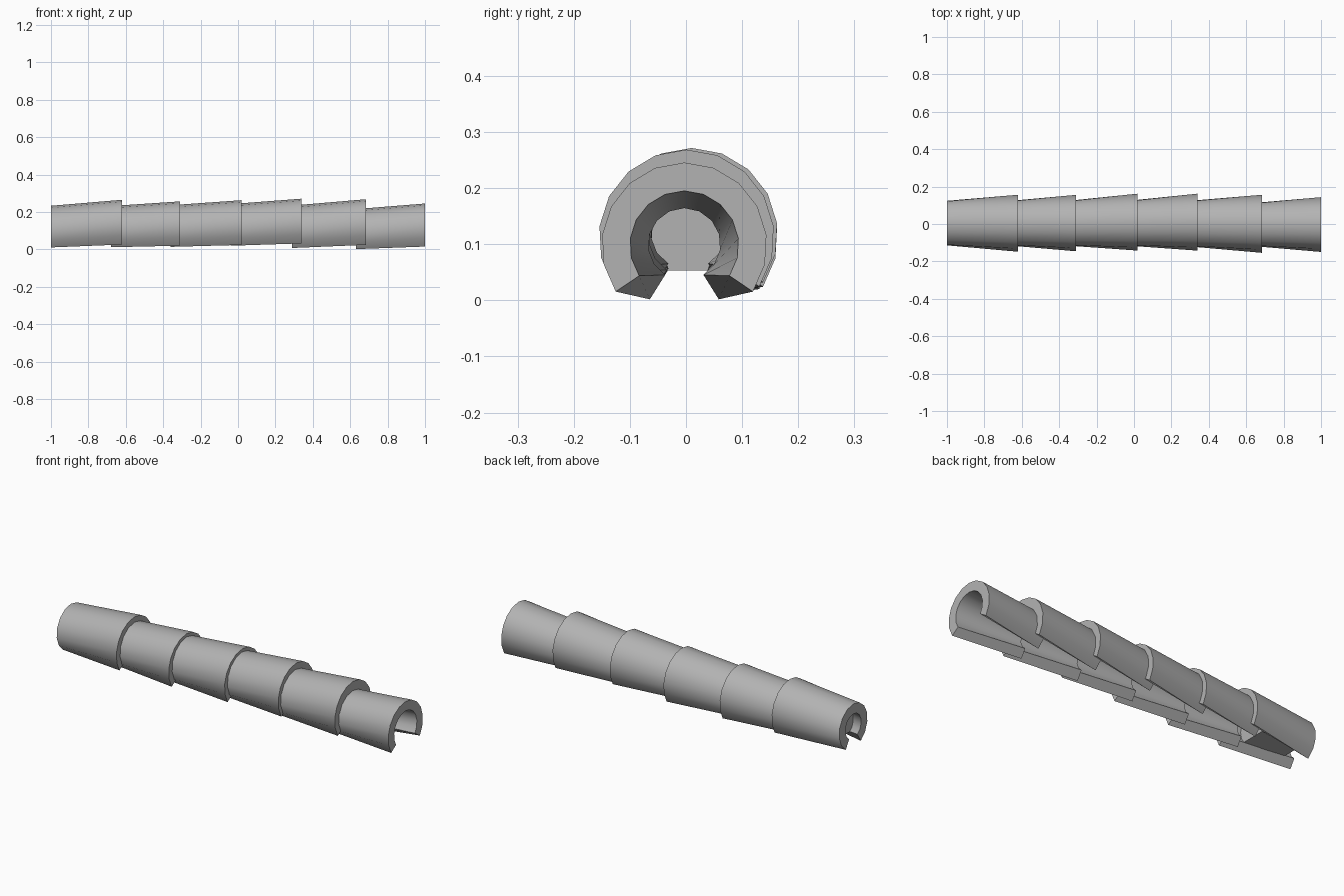
import bpy, bmesh, math

cube = bpy.data.objects.get("Cube")
if cube:
    bpy.data.objects.remove(cube, do_unlink=True)

grey = bpy.data.materials.new("clay_grey")
grey.use_nodes = True
COLOUR = (0.45, 0.45, 0.45, 1)
grey.diffuse_color = COLOUR
grey.node_tree.nodes["Principled BSDF"].inputs["Base Color"].default_value = COLOUR


def finish(name, bm):
    bmesh.ops.recalc_face_normals(bm, faces=bm.faces)
    mesh = bpy.data.meshes.new(name)
    bm.to_mesh(mesh)
    bm.free()
    obj = bpy.data.objects.new(name, mesh)
    bpy.context.collection.objects.link(obj)
    mesh.materials.append(grey)
    bpy.ops.object.select_all(action='DESELECT')
    bpy.context.view_layer.objects.active = obj
    obj.select_set(True)
    bpy.ops.object.shade_smooth_by_angle(angle=math.radians(35))
    return obj


def arc(bm, x, y, z, radius, half_angle, steps=12):
    """Arc around the x axis, symmetric about the top."""
    verts = []
    for i in range(steps + 1):
        a = math.radians(half_angle) * (2 * i / steps - 1)
        verts.append(bm.verts.new((x, y + radius * math.sin(a),
                                   z + radius * math.cos(a))))
    return verts


def skin(bm, first, second):
    for i in range(len(first) - 1):
        bm.faces.new((first[i], first[i + 1], second[i + 1], second[i]))


def ridge_tile(name, x0, x1, y0, y1, z0, z1, scale):
    """Tapered open shell: narrow end at x0, wide end at x1."""
    bm = bmesh.new()
    outer0 = arc(bm, x0, y0, z0, 0.117 * scale, 148)
    inner0 = arc(bm, x0, y0, z0, 0.065 * scale, 148)
    outer1 = arc(bm, x1, y1, z1, 0.149 * scale, 124)
    inner1 = arc(bm, x1, y1, z1, 0.098 * scale, 124)
    loops = [outer0, outer1, inner1, inner0]
    for k in range(4):
        skin(bm, loops[k], loops[(k + 1) % 4])
    for end in (0, -1):
        bm.faces.new([loop[end] for loop in loops])
    return finish(name, bm)


# Overlapping row: x range, y shift, z centre at both ends, size
tiles = [
    (-1.00, -0.62, 0.005, 0.004, 0.113, 0.112, 1.03),
    (-0.68, -0.31, 0.004, 0.005, 0.113, 0.105, 1.02),
    (-0.36, 0.02, 0.004, 0.010, 0.116, 0.110, 1.03),
    (-0.04, 0.34, 0.004, 0.010, 0.122, 0.118, 1.03),
    (0.29, 0.685, 0.002, 0.001, 0.112, 0.112, 1.05),
    (0.63, 1.00, -0.003, -0.003, 0.100, 0.098, 0.99),
]
for n, spec in enumerate(tiles):
    ridge_tile("ridge_tile_%d" % (n + 1), *spec)

# Flat-bottomed mortar plug inside the narrow end of the row
bm = bmesh.new()
near = arc(bm, -0.95, 0.004, 0.113, 0.074, 142)
far = arc(bm, -0.72, 0.004, 0.113, 0.090, 132)
skin(bm, near, far)
bm.faces.new((near[0], near[-1], far[-1], far[0]))
bm.faces.new(near)
bm.faces.new(far)
finish("mortar_plug", bm)
